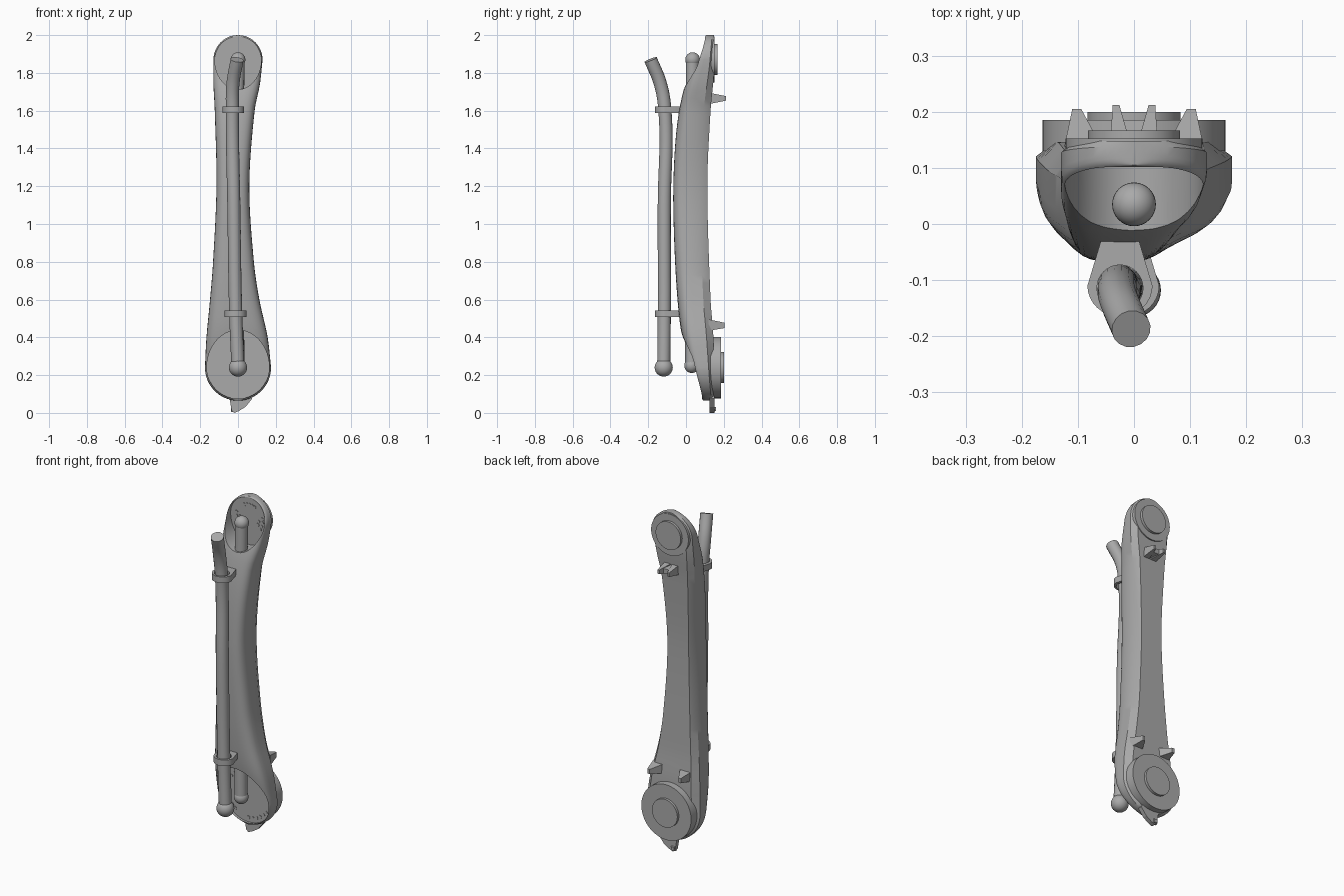
import bpy
import bmesh
from math import sin, cos, pi, radians, sqrt
from mathutils import Matrix, Vector

cube = bpy.data.objects.get("Cube")
if cube:
    bpy.data.objects.remove(cube, do_unlink=True)

GREY = (0.4, 0.4, 0.4, 1)
grey = bpy.data.materials.new("plain grey")
grey.use_nodes = True
grey.diffuse_color = GREY
for node in grey.node_tree.nodes:
    if node.type == 'BSDF_PRINCIPLED':
        node.inputs["Base Color"].default_value = GREY


def select(ob):
    bpy.ops.object.select_all(action='DESELECT')
    ob.select_set(True)
    bpy.context.view_layer.objects.active = ob


def finish(name, bm, smooth=True):
    bmesh.ops.recalc_face_normals(bm, faces=bm.faces)
    mesh = bpy.data.meshes.new(name)
    bm.to_mesh(mesh)
    bm.free()
    mesh.materials.append(grey)
    ob = bpy.data.objects.new(name, mesh)
    bpy.context.collection.objects.link(ob)
    if smooth:
        select(ob)
        bpy.ops.object.shade_smooth_by_angle(angle=radians(30))
    return ob


def loft(name, rings, smooth=True):
    """Join rings of equal length and cap both ends."""
    bm = bmesh.new()
    loops = [[bm.verts.new(p) for p in ring] for ring in rings]
    n = len(loops[0])
    for a, b in zip(loops, loops[1:]):
        for i in range(n):
            j = (i + 1) % n
            bm.faces.new((a[i], a[j], b[j], b[i]))
    bm.faces.new(loops[0])
    bm.faces.new(loops[-1])
    return finish(name, bm, smooth)


def disc(name, z, r, y0, y1, x=0, sides=64, stretch_up=1, stretch_down=1):
    """Round plate facing along y, optionally egg shaped."""
    def ring(y):
        pts = []
        for i in range(sides):
            a = 2 * pi * i / sides
            k = stretch_up if sin(a) > 0 else stretch_down
            pts.append((x + r * cos(a), y, z + r * k * sin(a)))
        return pts
    return loft(name, [ring(y0), ring(y1)])


def cut(ob, cutter):
    mod = ob.modifiers.new("cut", 'BOOLEAN')
    mod.operation = 'DIFFERENCE'
    mod.solver = 'EXACT'
    mod.object = cutter
    select(ob)
    bpy.ops.object.modifier_apply(modifier=mod.name)
    bpy.data.objects.remove(cutter, do_unlink=True)
    select(ob)
    bpy.ops.object.shade_smooth_by_angle(angle=radians(30))


def ball(name, centre, r):
    bm = bmesh.new()
    bmesh.ops.create_uvsphere(bm, u_segments=32, v_segments=16, radius=r,
                              matrix=Matrix.Translation(centre))
    return finish(name, bm)


def tube(name, points, r):
    curve = bpy.data.curves.new(name, 'CURVE')
    curve.dimensions = '3D'
    curve.bevel_depth = r
    curve.bevel_resolution = 6
    curve.use_fill_caps = True
    spline = curve.splines.new('BEZIER')
    spline.bezier_points.add(len(points) - 1)
    for bp, p in zip(spline.bezier_points, points):
        bp.co = p
        bp.handle_left_type = bp.handle_right_type = 'AUTO'
    curve.materials.append(grey)
    ob = bpy.data.objects.new(name, curve)
    bpy.context.collection.objects.link(ob)
    select(ob)
    bpy.ops.object.convert(target='MESH')
    bpy.ops.object.shade_smooth_by_angle(angle=radians(40))
    return bpy.context.object


def sample(keys, z):
    """Smooth curve through (z, value) keys."""
    def slope(i):
        a, b = keys[max(i - 1, 0)], keys[min(i + 1, len(keys) - 1)]
        return (b[1] - a[1]) / (b[0] - a[0])
    z = min(max(z, keys[0][0]), keys[-1][0])
    i = max(k for k in range(len(keys) - 1) if keys[k][0] <= z)
    (z0, v0), (z1, v1) = keys[i], keys[i + 1]
    h = z1 - z0
    t = (z - z0) / h
    return ((2*t**3 - 3*t*t + 1) * v0 + (t**3 - 2*t*t + t) * h * slope(i)
            + (3*t*t - 2*t**3) * v1 + (t**3 - t*t) * h * slope(i + 1))


# Arm body: rounded ends, waisted middle, bowed front
LOW_Z, LOW_R, TOP_Z, TOP_R = 0.24, 0.175, 1.87, 0.13
LEFT = [(.24, -.175), (.4, -.167), (.6, -.148), (.8, -.132), (1.2, -.114),
        (1.6, -.123), (1.74, -.13), (1.87, -.13)]
RIGHT = [(.24, .175), (.4, .157), (.6, .113), (.8, .084), (1.2, .06),
         (1.6, .088), (1.74, .116), (1.87, .13)]
FRONT = [(.065, .09), (.2, .035), (.4, -.02), (.6, -.045), (.9, -.062),
         (1.2, -.067), (1.5, -.05), (1.7, -.015), (1.85, .04), (2, .105)]
BACK = [(.065, .147), (.4, .145), (.6, .13), (1.2, .113), (1.6, .13),
        (1.8, .148), (2, .148)]

half = [(0.8, 1.0), (1.0, 0.78)]
for i in range(9):
    a = i / 8 * pi / 2
    half.append((cos(a) ** 0.6, 0.45 - 0.45 * sin(a) ** 0.7))
section = half + [(-u, v) for u, v in reversed(half[:-1])]

ends = [pi / 2 * i / 14 for i in range(14)]
heights = [LOW_Z - LOW_R * cos(a + 0.03) for a in ends]
heights += [LOW_Z + (TOP_Z - LOW_Z) * i / 40 for i in range(41)]
heights += [TOP_Z + TOP_R * cos(a + 0.03) for a in reversed(ends)]
rings = []
for z in sorted(heights):
    if z < LOW_Z:
        right = sqrt(LOW_R ** 2 - (z - LOW_Z) ** 2)
        left = -right
    elif z > TOP_Z:
        right = sqrt(TOP_R ** 2 - (z - TOP_Z) ** 2)
        left = -right
    else:
        left, right = sample(LEFT, z), sample(RIGHT, z)
    mid, w = (left + right) / 2, (right - left) / 2
    f, b = sample(FRONT, z), sample(BACK, z)
    rings.append([(mid + u * w, f + v * (b - f), z) for u, v in section])
body = loft("arm_body", rings)

# Front pockets over both joints
cut(body, disc("pocket_cutter", TOP_Z, 0.123, -0.3, 0.107, stretch_down=1.28))
cut(body, disc("pocket_cutter", LOW_Z, 0.165, -0.3, 0.1, stretch_up=1.2))

# Joint plates on the back
disc("upper_joint_plate", TOP_Z, 0.122, 0.13, 0.152)
disc("upper_joint_hub", TOP_Z, 0.082, 0.14, 0.167)
disc("lower_joint_plate", LOW_Z, 0.163, 0.13, 0.185)
disc("lower_joint_hub", LOW_Z, 0.083, 0.17, 0.2)

# Bolt heads in the pockets
for z, r, floor, start, stop, count in (
        (TOP_Z, .08, .107, 65, 115, 5), (TOP_Z, .085, .107, 170, 215, 4),
        (TOP_Z, .085, .107, 325, 370, 4), (TOP_Z, .06, .107, 185, 205, 2),
        (TOP_Z, .06, .107, 335, 355, 2), (LOW_Z, .138, .1, 0, 55, 7),
        (LOW_Z, .138, .1, 115, 145, 4), (LOW_Z, .138, .1, 185, 230, 5),
        (LOW_Z, .138, .1, 270, 325, 6)):
    for i in range(count):
        a = radians(start + (stop - start) * i / (count - 1))
        disc("bolt_head", z + r * sin(a), 0.01, floor - 0.003, floor + 0.003,
             x=r * cos(a), sides=12)

# Inner tube with ball ends
tube("inner_tube", [(0, .03, .25), (-.01, .03, 1.06), (0, .035, 1.87)], 0.035)
ball("inner_tube_lower_ball", (0, .03, .25), 0.039)
ball("inner_tube_upper_ball", (0, .035, 1.87), 0.039)

# Outer hose with bent top and ball at the foot
tube("outer_hose", [(0, -.118, .24), (-.012, -.115, .525), (-.022, -.115, 1.1),
                    (-.03, -.112, 1.605), (-.027, -.135, 1.74),
                    (-.005, -.187, 1.87)], 0.035)
ball("hose_lower_ball", (0, -.118, .24), 0.048)

# Hose clamps
for name, x, z in (("lower_clamp", -.013, .525), ("upper_clamp", -.025, 1.605)):
    arc = [pi + pi * i / 16 for i in range(17)]
    outline = [(x + .058 * cos(a), -.11 + .055 * sin(a)) for a in arc]
    outline += [(x + .034, -.03), (x - .034, -.03)]
    clamp = loft(name, [[(px, py, z + h) for px, py in outline]
                        for h in (-.018, .018)])
    hole = [(x + .041 * cos(i * pi / 16), -.114 + .041 * sin(i * pi / 16))
            for i in range(32)]
    cut(clamp, loft("hole_cutter", [[(px, py, z + h) for px, py in hole]
                                    for h in (-.1, .1)]))


def fin(name, base, tip):
    """Tapered tooth; base and tip are (x, y, z, half width, half height)."""
    loft(name, [[(x + sx * w, y, z + sz * h) for sx, sz in
                 ((-1, -1), (1, -1), (1, 1), (-1, 1))]
                for x, y, z, w, h in (base, tip)], smooth=False)


# Guide fins on the back
for side, label in ((1, "left"), (-1, "right")):
    fin("lower_fin_" + label, (side * .088, .12, .465, .04, .03),
        (side * .102, .205, .463, .008, .014))
    fin("upper_fin_" + label, (side * .022, .12, 1.665, .022, .03),
        (side * .032, .212, 1.665, .006, .012))
fin("upper_fin_web", (0, .12, 1.665, .03, .022), (0, .185, 1.665, .022, .014))

# Pointed tail under the lower joint
tail = [(-.05, .1), (-.04, .05), (-.034, .012), (-.02, 0), (.005, .01),
        (.04, .032), (.075, .075), (.06, .1)]
loft("tail", [[(x, y, z) for x, z in tail] for y in (.125, .15)], smooth=False)
fin("tail_knob", (-.022, .14, .02, .014, .015), (-.022, .158, .02, .01, .01))
